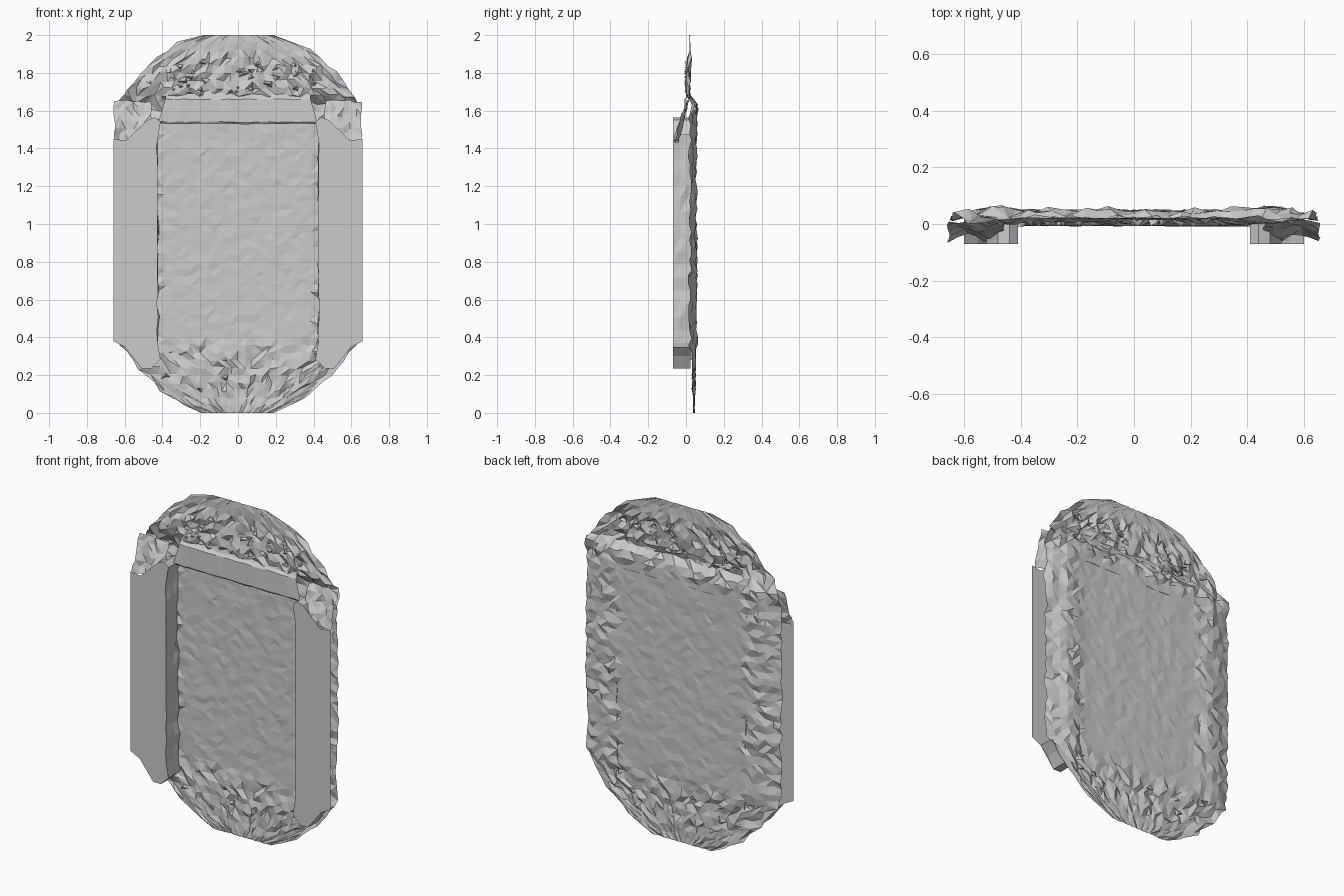
import bpy, bmesh, math, random
from mathutils import Vector

if "Cube" in bpy.data.objects:
    bpy.data.objects.remove(bpy.data.objects["Cube"])

random.seed(7)


def lerp_table(table, t):
    for (a, va), (b, vb) in zip(table, table[1:]):
        if t <= b:
            k = max(0.0, (t - a) / (b - a))
            return va + (vb - va) * k
    return table[-1][1]


def rnd(a):
    return random.uniform(-a, a)


def finish(name, bm):
    bmesh.ops.remove_doubles(bm, verts=bm.verts[:], dist=0.0005)
    bmesh.ops.recalc_face_normals(bm, faces=bm.faces[:])
    me = bpy.data.meshes.new(name)
    bm.to_mesh(me)
    bm.free()
    ob = bpy.data.objects.new(name, me)
    bpy.context.collection.objects.link(ob)
    return ob


def add_grid(bm, rows):
    # Irregular triangulated sheet from rows of points
    vs = [[bm.verts.new(p) for p in r] for r in rows]
    for r0, r1 in zip(vs, vs[1:]):
        for i in range(len(r0) - 1):
            a, b, c, d = r0[i], r0[i + 1], r1[i + 1], r1[i]
            tris = ((a, b, c), (a, c, d)) if random.random() < .5 else ((a, b, d), (b, c, d))
            for t in tris:
                bm.faces.new(t)


# Backing sheet: worn slab with rounded ends, rough rubble around a smooth panel
half_width = [(0, .19), (.05, .31), (.1, .39), (.2, .49), (.26, .54), (.36, .625), (.45, .64),
              (1.4, .645), (1.62, .64), (1.7, .60), (1.8, .52), (1.9, .41), (1.96, .32), (2, .19)]
side_depth = [(0, .045), (.42, .045), (.45, .055), (.52, .052), (.64, .02)]
upper_depth = [(1.6, .055), (1.63, .05), (1.68, .012), (1.8, .012), (1.9, .02), (2, .02)]


def slab_depth(x, z):
    if z > 1.6:
        y = lerp_table(upper_depth, z)
        return y + rnd(.016 if z < 1.89 else .003)
    y = lerp_table(side_depth, abs(x))
    if z < .36:
        return min(y, .042) + rnd(.011 if z > .1 else .005)
    return y + rnd(.0025 if abs(x) < .42 else .010)


zs = [i * .04 for i in range(51)]
cols = 30
rows = []
for z in zs:
    w = lerp_table(half_width, z)
    row = []
    for i in range(cols + 1):
        edge = i in (0, cols)
        x = (2 * i / cols - 1) * w + rnd(.007)
        zz = z + (0 if z in (zs[0], zs[-1]) else rnd(.009))
        if edge:
            x += rnd(.004)
        row.append((x, slab_depth(x, zz), zz))
    rows.append(row)
bm = bmesh.new()
add_grid(bm, rows)
finish("worn_backing_slab", bm)

# Side posts: flat front face, rough returns to the slab, open on the outer side
post = [(.66, 1.45), (.66, .38), (.60, .35), (.55, .30), (.51, .235), (.46, .235), (.41, .285),
        (.425, .37), (.43, 1.48), (.41, 1.54), (.44, 1.565), (.48, 1.55), (.52, 1.47), (.58, 1.44)]


def post_part(name, s):
    bm = bmesh.new()
    y0 = -.07
    outline = []
    for i, a in enumerate(post):
        b = post[(i + 1) % len(post)]
        n = max(1, round(math.dist(a, b) / .07))
        seg = []
        for k in range(n + 1):
            t = k / n
            j = rnd(.004) if 0 < k < n and i != 0 else 0
            seg.append((s * (a[0] + (b[0] - a[0]) * t + j), a[1] + (b[1] - a[1]) * t))
        outline += seg[:-1]
        if 2 <= i <= 11:
            back = .045 if 6 <= i <= 9 else .025
            grid = []
            for d in range(4):
                y = y0 + (back - y0) * d / 3
                end = lambda k: d == 0 or k in (0, n)
                grid.append([(x + (0 if end(k) else rnd(.007)), y, z) for k, (x, z) in enumerate(seg)])
            add_grid(bm, grid)
    f = bm.faces.new([bm.verts.new((x, y0, z)) for x, z in outline])
    bmesh.ops.triangulate(bm, faces=[f])
    finish(name, bm)


# Broken capitals: curved rubble patches above the posts
def capital(name, s):
    bm = bmesh.new()
    grid = []
    for j in range(7):
        t = j / 6
        row = []
        for i in range(7):
            x = .46 + .195 * i / 6
            low = -.035 - .028 * min(1.0, abs((x - .59) / .065)) ** 2
            y = low + (.01 - low) * t ** 1.2 + rnd(.008)
            row.append((s * (x + rnd(.006)), max(y, -.068), 1.435 + .215 * t + rnd(.008)))
        grid.append(row)
    add_grid(bm, grid)
    finish(name, bm)


for side, s in (("left", -1), ("right", 1)):
    post_part(side + "_post", s)
    capital(side + "_broken_capital", s)

# Lintel: soffit, flat front and rough sloping top
profile = [(.045, 1.535), (.0, 1.53), (-.008, 1.54), (-.005, 1.66), (.008, 1.675), (.02, 1.71)]
bm = bmesh.new()
grid = []
for k, (y, z) in enumerate(profile):
    w = .42 if k < 3 else .385
    rough = .014 if k == 5 else .003
    grid.append([((2 * i / 16 - 1) * w, y + rnd(.002), z + rnd(rough)) for i in range(17)])
add_grid(bm, grid)
finish("lintel", bm)

# Loose stone chips set into the upper arch and the foot
bm = bmesh.new()
for n in range(46):
    if n < 32:
        z = random.uniform(1.7, 1.87)
        y = .012
    else:
        z = random.uniform(.12, .34)
        y = .042
    x = rnd(lerp_table(half_width, z) - .07)
    c = Vector((x, y, z))
    ang = random.uniform(0, 6.28)
    r = random.uniform(.02, .04)
    ring = [bm.verts.new(c + Vector((math.cos(ang + a) * r, .004, math.sin(ang + a) * r * .7)))
            for a in (0, 2.0, 4.1)]
    tip = bm.verts.new(c + Vector((rnd(.015), -.02 if n < 32 else random.choice((-.016, .012)), rnd(.01))))
    for i in range(3):
        bm.faces.new((ring[i], ring[(i + 1) % 3], tip))
finish("stone_chips", bm)
